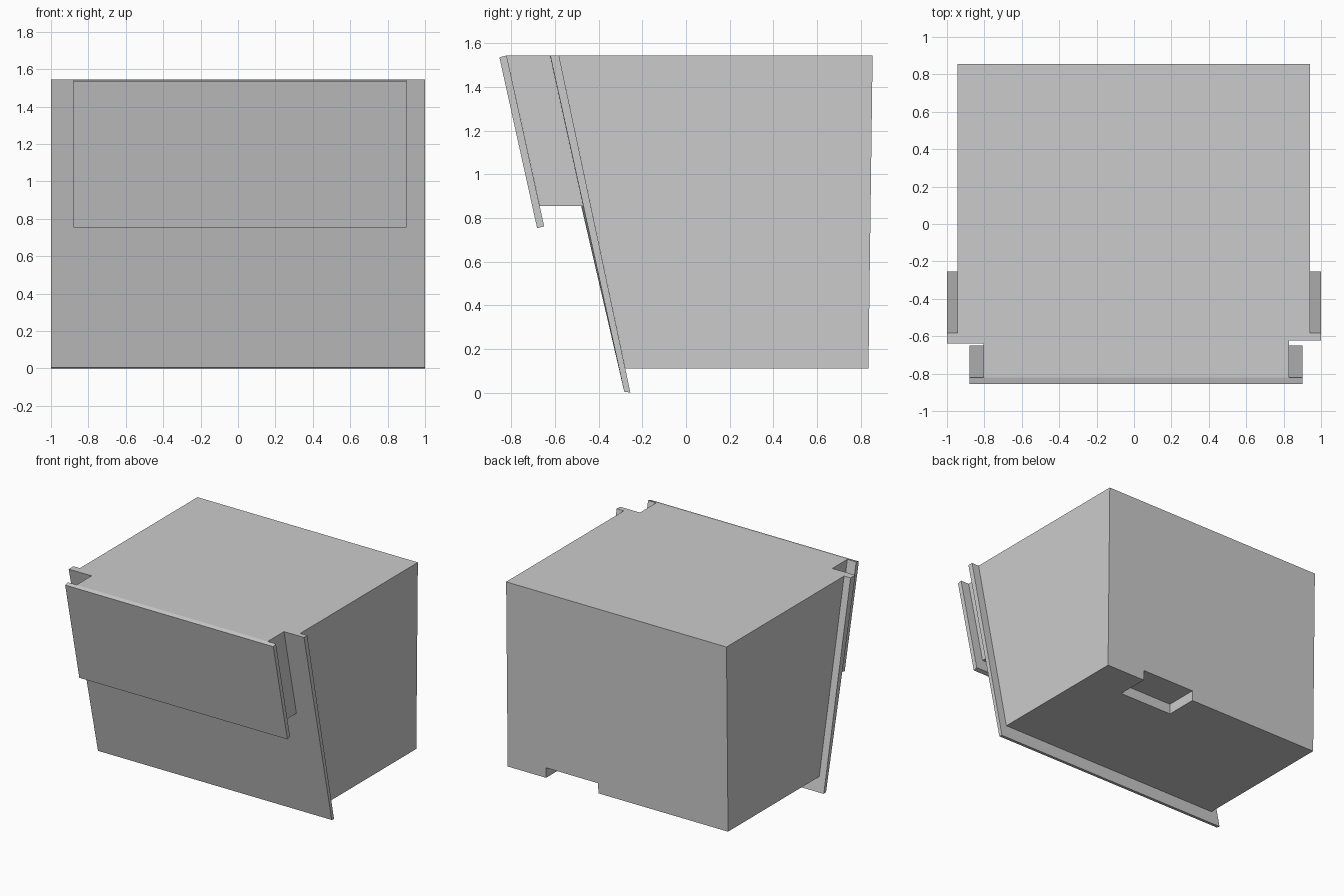
import bpy, bmesh

if "Cube" in bpy.data.objects:
    bpy.data.objects.remove(bpy.data.objects["Cube"])


def prism(name, x0, x1, profile, profile_left=None):
    """Extrude a (y, z) side profile from x0 to x1; the left end may differ."""
    bm = bmesh.new()
    left = [bm.verts.new((x0, y, z)) for y, z in (profile_left or profile)]
    right = [bm.verts.new((x1, y, z)) for y, z in profile]
    bm.faces.new(left)
    bm.faces.new(right[::-1])
    n = len(profile)
    for i in range(n):
        j = (i + 1) % n
        bm.faces.new((left[i], right[i], right[j], left[j]))
    bmesh.ops.recalc_face_normals(bm, faces=bm.faces)
    mesh = bpy.data.meshes.new(name)
    bm.to_mesh(mesh)
    bm.free()
    obj = bpy.data.objects.new(name, mesh)
    bpy.context.scene.collection.objects.link(obj)
    return obj


TOP = 1.545

# Main box with a sloping front
body = prism("body", -0.945, 0.94,
             [(-0.582, TOP), (-0.278, 0.11), (0.836, 0.11), (0.855, TOP)])

# Small recess under the rear edge
cutter = prism("recess_cutter", 0.165, 0.612,
               [(0.59, 0.0), (0.59, 0.188), (1.0, 0.188), (1.0, 0.0)])
cutter.hide_render = True
cutter.hide_viewport = True
cut = body.modifiers.new("recess", "BOOLEAN")
cut.operation = "DIFFERENCE"
cut.solver = "EXACT"
cut.object = cutter

# Sloping backing plate, slightly thicker at its upper left corner
prism("front_plate", -1.0, 1.0,
      [(-0.622, TOP), (-0.283, 0.004), (-0.255, 0.0), (-0.582, TOP)],
      [(-0.64, TOP), (-0.283, 0.004), (-0.255, 0.0), (-0.582, TOP)])

# Block joining the outer panel to the plate
prism("spacer", -0.805, 0.83,
      [(-0.822, TOP), (-0.670, 0.855), (-0.469, 0.855), (-0.620, TOP)])

# Outer tilted panel
prism("outer_panel", -0.88, 0.90,
      [(-0.855, 1.536), (-0.682, 0.753), (-0.650, 0.762), (-0.822, TOP)])
